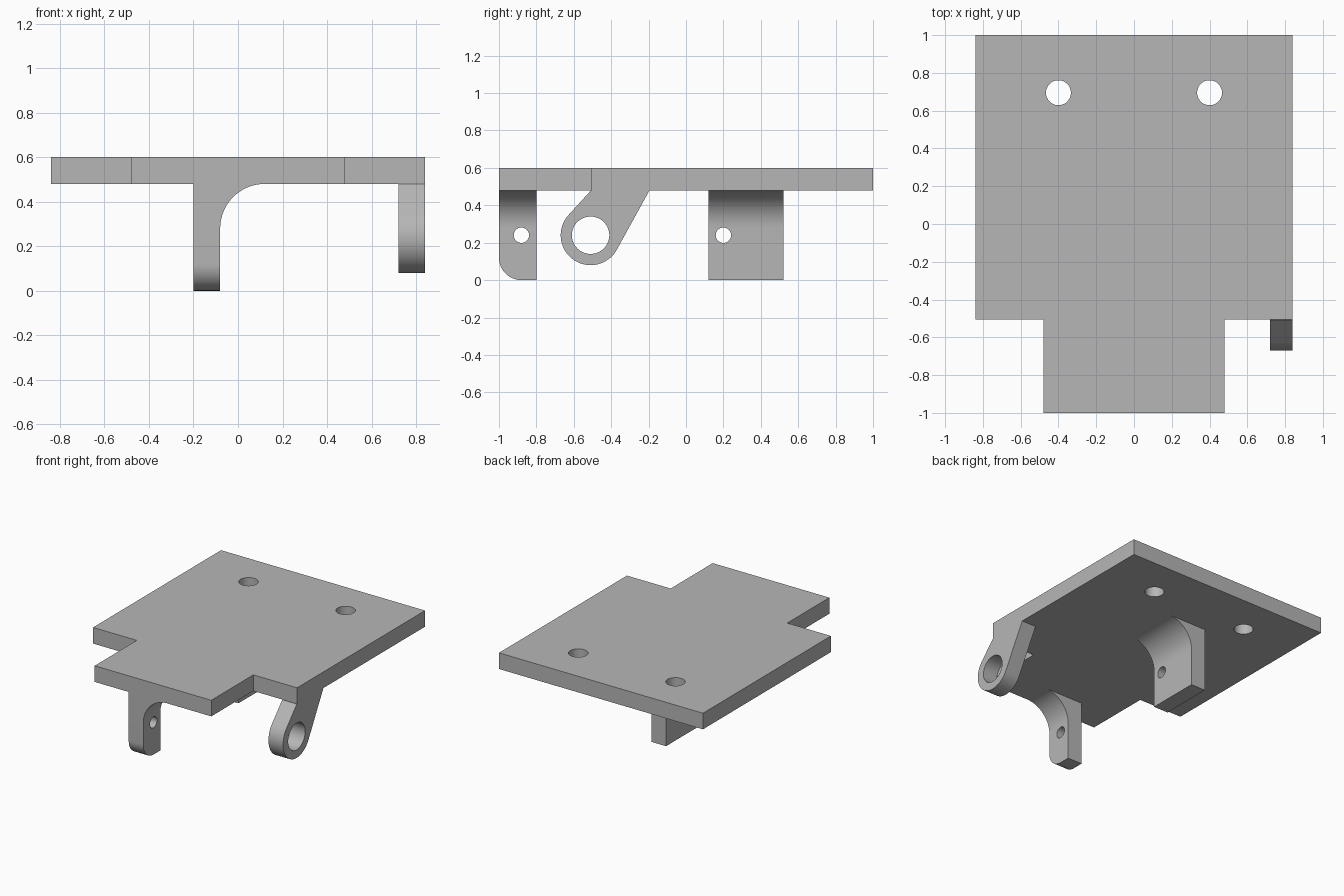
import bpy, bmesh
from math import cos, sin, pi, atan2, acos, hypot
from mathutils import Matrix, Vector

cube = bpy.data.objects.get("Cube")
if cube:
    bpy.data.objects.remove(cube, do_unlink=True)

GREY = (0.47, 0.47, 0.47, 1)
grey = bpy.data.materials.new("plain grey")
grey.use_nodes = True
grey.diffuse_color = GREY
grey.node_tree.nodes["Principled BSDF"].inputs["Base Color"].default_value = GREY

TOP, UNDER, THICK = 0.60, 0.48, 0.12


def arc(cx, cy, r, start, end, steps=24):
    """Points along a circular arc, angles in radians."""
    return [(cx + r * cos(start + (end - start) * i / steps),
             cy + r * sin(start + (end - start) * i / steps)) for i in range(steps + 1)]


def prism(name, outline, axis, low, high):
    """Extrude a 2D outline along the x, y or z axis."""
    place = {"x": lambda a, b, t: (t, a, b),
             "y": lambda a, b, t: (a, t, b),
             "z": lambda a, b, t: (a, b, t)}[axis]
    bm = bmesh.new()
    face = bm.faces.new([bm.verts.new(place(a, b, low)) for a, b in outline])
    new = bmesh.ops.extrude_face_region(bm, geom=[face])["geom"]
    verts = [v for v in new if isinstance(v, bmesh.types.BMVert)]
    bmesh.ops.translate(bm, verts=verts, vec=Vector(place(0, 0, high - low)))
    bmesh.ops.recalc_face_normals(bm, faces=bm.faces)
    mesh = bpy.data.meshes.new(name)
    bm.to_mesh(mesh)
    bm.free()
    obj = bpy.data.objects.new(name, mesh)
    bpy.context.collection.objects.link(obj)
    mesh.materials.append(grey)
    return obj


def drill(obj, axis, a, b, radius):
    """Cut a round hole through the part along an axis."""
    cutter = prism("hole_cutter", arc(a, b, radius, 0, 2 * pi, 64)[:-1], axis, -2, 2)
    cutter.hide_render = True
    mod = obj.modifiers.new("hole", "BOOLEAN")
    mod.operation, mod.solver, mod.object = "DIFFERENCE", "EXACT", cutter
    bpy.context.view_layer.update()
    cut = obj.evaluated_get(bpy.context.evaluated_depsgraph_get())
    mesh = bpy.data.meshes.new_from_object(cut)
    obj.modifiers.clear()
    obj.data = mesh
    bpy.data.objects.remove(cutter, do_unlink=True)


def round_front_corner(obj, radius):
    """Round the lowest front edge of a bracket."""
    bm = bmesh.new()
    bm.from_mesh(obj.data)
    front = min(v.co.y for v in bm.verts)
    edge = [e for e in bm.edges
            if all(v.co.z < 0.001 and v.co.y < front + 0.001 for v in e.verts)]
    bmesh.ops.bevel(bm, geom=edge, offset=radius, offset_type="OFFSET",
                    segments=20, profile=0.5, affect="EDGES")
    bm.to_mesh(obj.data)
    bm.free()


# Base plate with a narrower front tongue
half = [(0.48, -1), (0.48, -0.505), (0.84, -0.505), (0.84, 1)]
plate = prism("base_plate", half + [(-x, y) for x, y in reversed(half)], "z", UNDER, TOP)
for side in (-1, 1):
    drill(plate, "z", side * 0.4, 0.695, 0.066)

# Hanging brackets, filleted into the plate on one side
bracket = [(-0.2, 0), (-0.08, 0)] + arc(0.12, 0.28, 0.2, pi, pi / 2) + [(-0.2, UNDER)]
front_bracket = prism("front_bracket", bracket, "y", -1, -0.8)
round_front_corner(front_bracket, 0.12)
drill(front_bracket, "x", -0.88, 0.24, 0.041)
rear_bracket = prism("rear_bracket", bracket, "y", 0.12, 0.52)
drill(rear_bracket, "x", 0.2, 0.24, 0.041)

# Eyelet arm: a ring joined to the plate by two tangent edges
cy, cz, r = -0.51, 0.24, 0.16


def tangent_angle(y, side):
    dy, dz = y - cy, UNDER - cz
    return atan2(dz, dy) + side * acos(r / hypot(dy, dz))


left_y, right_y = -0.508, -0.195
ring = arc(cy, cz, r, tangent_angle(left_y, 1), tangent_angle(right_y, -1) + 2 * pi, 56)
arm = prism("eyelet_arm", [(left_y, UNDER)] + ring + [(right_y, UNDER)], "x", 0.84 - THICK, 0.84)
drill(arm, "x", cy, cz, 0.1)

# Smooth the round surfaces, keep corners sharp
for obj in (plate, front_bracket, rear_bracket, arm):
    bpy.ops.object.select_all(action="DESELECT")
    obj.select_set(True)
    bpy.context.view_layer.objects.active = obj
    bpy.ops.object.shade_smooth_by_angle(angle=pi / 6)
